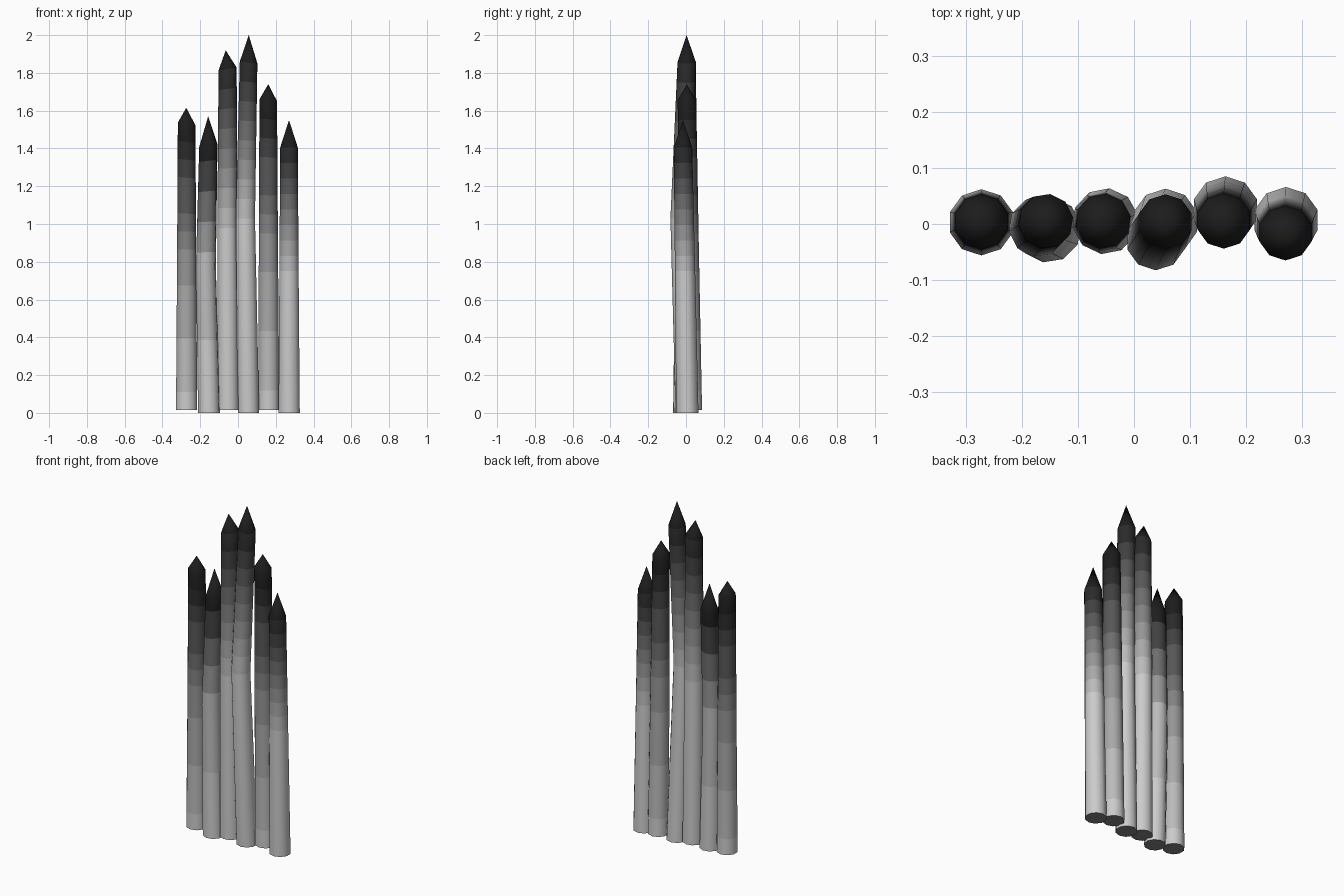
import bpy, bmesh, math
from mathutils import Vector

if "Cube" in bpy.data.objects:
    bpy.data.objects.remove(bpy.data.objects["Cube"])

SIDES = 10
BANDS = 8

# Charred-wood shades, from black tip to grey base
shades = []
for i in range(10):
    m = bpy.data.materials.new(f"wood_shade_{i}")
    v = 0.012 + 0.6 * (i / 9) ** 1.8
    m.diffuse_color = (v, v, v, 1)
    m.use_nodes = True
    m.node_tree.nodes["Principled BSDF"].inputs["Base Color"].default_value = m.diffuse_color
    shades.append(m)


def add_ring(bm, c, r, tilt, phase):
    ring = []
    for i in range(SIDES):
        a = math.radians(90 + phase) + 2 * math.pi * i / SIDES
        dx, dy = r * math.cos(a), r * math.sin(a)
        ring.append(bm.verts.new((c.x + dx, c.y + dy, c.z + tilt * dx)))
    return ring


def bridge(bm, a, b, shade):
    for i in range(SIDES):
        j = (i + 1) % SIDES
        bm.faces.new((a[i], a[j], b[j], b[i])).material_index = shade


def stake(name, base, mid, top, tip, tilt, phase, mid_shade):
    base, mid, top, tip = map(Vector, (base, mid, top, tip))
    bm = bmesh.new()
    # Lower half of the shaft, then upper half darkening toward the shoulder
    rings = []
    for p, q, r0, r1, s0, s1, t1 in ((base, mid, .059, .0535, 9, mid_shade, 0),
                                     (mid, top, .0535, .049, mid_shade, 0, tilt)):
        n = BANDS if s0 != s1 else 1
        if not rings:
            rings.append(add_ring(bm, p, r0, 0, phase))
        for k in range(1, n + 1):
            f = k / n
            rings.append(add_ring(bm, p.lerp(q, f), r0 + (r1 - r0) * f, t1 * f, phase))
            bridge(bm, rings[-2], rings[-1], round(s0 + (s1 - s0) * (f - .5 / n)))
    # Flat underside and sharpened point
    bm.faces.new(rings[0][::-1]).material_index = 5
    apex = bm.verts.new(tip)
    for i in range(SIDES):
        bm.faces.new((rings[-1][i], rings[-1][(i + 1) % SIDES], apex)).material_index = 0
    bmesh.ops.recalc_face_normals(bm, faces=bm.faces)
    me = bpy.data.meshes.new(name)
    for m in shades:
        me.materials.append(m)
    bm.to_mesh(me)
    bm.free()
    ob = bpy.data.objects.new(name, me)
    bpy.context.collection.objects.link(ob)
    bpy.ops.object.select_all(action='DESELECT')
    ob.select_set(True)
    bpy.context.view_layer.objects.active = ob
    bpy.ops.object.shade_smooth_by_angle(angle=math.radians(40))


# base, bend, shoulder, tip, shoulder tilt, rotation, shade at the bend
stake("stake_1", (-.272, .003, .015), (-.272, .004, .77), (-.272, .004, 1.53),
      (-.274, .004, 1.615), -.15, 0, 6)
stake("stake_2", (-.153, -.010, 0), (-.170, -.005, .77), (-.157, .005, 1.415),
      (-.158, .005, 1.57), .15, -9, 8)
stake("stake_3", (-.051, .005, .015), (-.057, .004, .98), (-.055, .005, 1.82),
      (-.065, .004, 1.92), .15, -7, 9)
stake("stake_4", (.056, .004, 0), (.039, -.029, 1.03), (.056, .004, 1.855),
      (.057, .003, 2.0), -.1, 0, 9)
stake("stake_5", (.163, .026, .015), (.161, .015, .85), (.160, .005, 1.655),
      (.160, .004, 1.74), -.1, 0, 6)
stake("stake_6", (.271, .007, 0), (.270, -.005, .75), (.270, -.016, 1.405),
      (.270, -.016, 1.55), 0, 0, 9)
